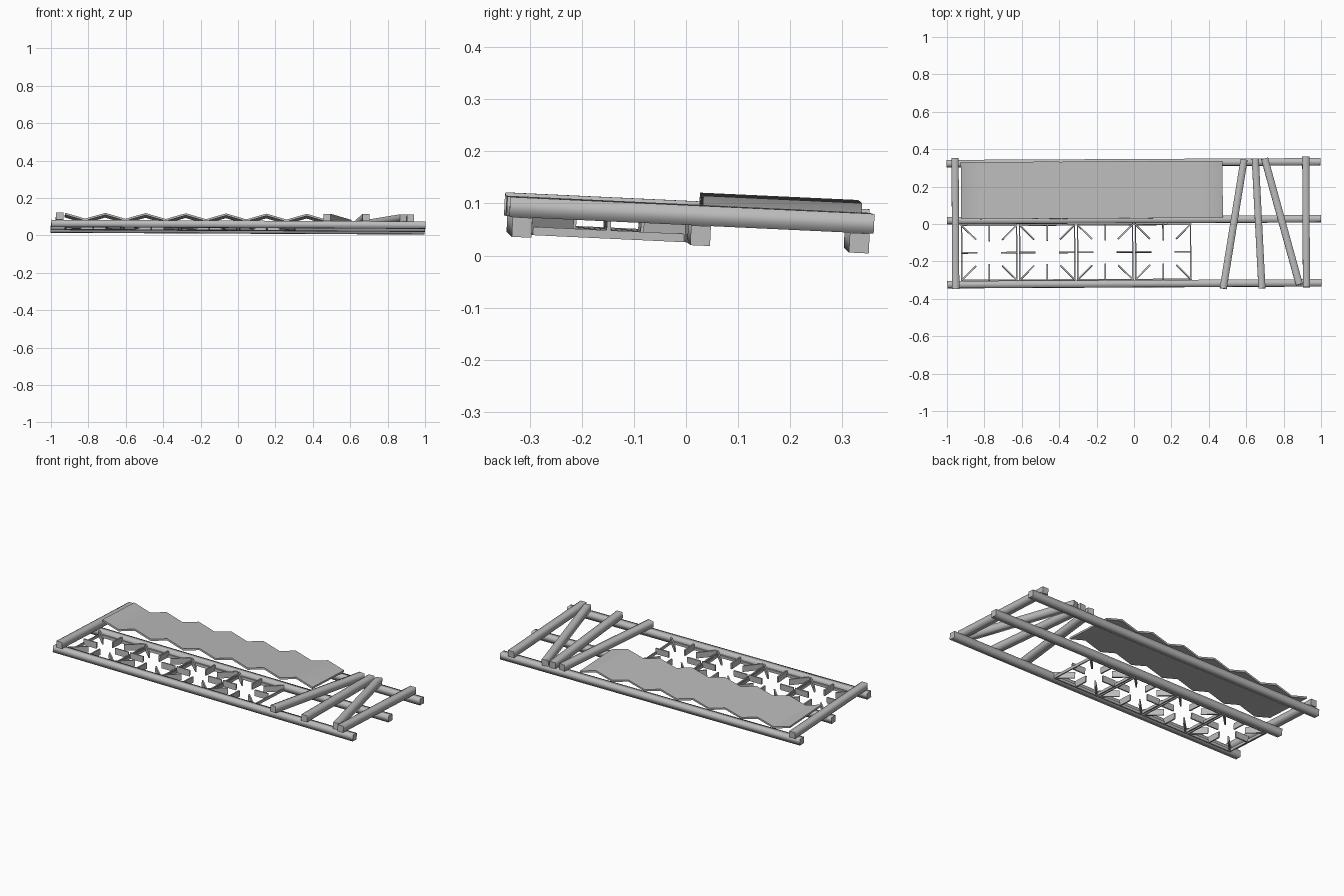
import bpy, bmesh, math
from mathutils import Matrix, Vector, Euler

old = bpy.data.objects.get("Cube")
if old:
    bpy.data.objects.remove(old, do_unlink=True)

grey = bpy.data.materials.new("plain_grey")
grey.use_nodes = True
grey.diffuse_color = (0.5, 0.5, 0.5, 1)
grey.node_tree.nodes["Principled BSDF"].inputs["Base Color"].default_value = (0.5, 0.5, 0.5, 1)

# The whole structure leans slightly
LEAN = Matrix.Translation((0, 0, 0.0438)) @ Euler((-0.0465, 0.0047, 0.005)).to_matrix().to_4x4()
THICK = 0.038


def finish(name, bm):
    bmesh.ops.recalc_face_normals(bm, faces=bm.faces)
    mesh = bpy.data.meshes.new(name)
    bm.to_mesh(mesh)
    bm.free()
    mesh.materials.append(grey)
    obj = bpy.data.objects.new(name, mesh)
    obj.matrix_world = LEAN
    bpy.context.collection.objects.link(obj)
    return obj


def add_bar(bm, a, b, z, width, height, soft=False):
    """Box running from a to b in plan, centred at height z."""
    a, b = Vector(a), Vector(b)
    d = b - a
    mid = (a + b) / 2
    place = (Matrix.Translation((mid.x, mid.y, z))
             @ Matrix.Rotation(math.atan2(d.y, d.x), 4, 'Z')
             @ Matrix.Diagonal((d.length, width, height, 1)))
    verts = bmesh.ops.create_cube(bm, size=1, matrix=place)["verts"]
    along = d.normalized().to_3d()
    bm.normal_update()
    for face in {f for v in verts for f in v.link_faces}:
        face.smooth = soft and abs(face.normal.dot(along)) < 0.5


def bar(name, a, b, z):
    bm = bmesh.new()
    add_bar(bm, a, b, z, THICK, THICK, soft=True)
    finish(name, bm)


# Long rails
for name, y in (("front_rail", -0.32), ("middle_rail", 0.023), ("back_rail", 0.328)):
    bar(name, (-1, y), (1, y), 0)

# Cross beams and slanted braces lying on the rails
beams = {
    "left_end_beam": ((0.92, -0.345), (0.92, 0.355)),
    "right_end_beam": ((-0.955, -0.345), (-0.955, 0.355)),
    "inner_brace": ((0.475, -0.35), (0.59, 0.34)),
    "middle_brace": ((0.682, -0.35), (0.65, 0.345)),
    "outer_brace": ((0.882, -0.33), (0.7, 0.345)),
}
for name, (a, b) in beams.items():
    bar(name, a, b, THICK)

# Four square cells, each with a thin frame and eight inward fins
HALF = 0.15
for i in range(4):
    c = Vector((-0.775 + 0.31 * i, -0.15))
    bm = bmesh.new()
    for k in range(4):
        turn = Matrix.Rotation(k * math.pi / 2, 2)
        side = HALF - 0.003
        add_bar(bm, c + turn @ Vector((side, -HALF)), c + turn @ Vector((side, HALF)),
                -0.009, 0.007, 0.016)
        for out, inner in (((HALF, 0), (0.062, 0)), ((HALF, HALF), (0.07, 0.07))):
            add_bar(bm, c + turn @ Vector(out), c + turn @ Vector(inner), 0.001, 0.008, 0.036)
    finish(f"finned_cell_{i + 1}", bm)

# Corrugated sheet: zigzag profile swept across the back bay
bm = bmesh.new()
STEP, SHEET = 0.1077, 0.011
rows = []
for i in range(14):
    x, z = -0.925 + STEP * i, 0.074 if i % 2 == 0 else 0.043
    rows.append([bm.verts.new((x, y, z - drop))
                 for y, drop in ((0.028, 0), (0.333, 0), (0.333, SHEET), (0.028, SHEET))])
for r, s in zip(rows, rows[1:]):
    for j in range(4):
        bm.faces.new((r[j], r[(j + 1) % 4], s[(j + 1) % 4], s[j]))
bm.faces.new(rows[0])
bm.faces.new(rows[-1])
sheet = finish("corrugated_sheet", bm)
bpy.ops.object.select_all(action='DESELECT')
sheet.select_set(True)
bpy.context.view_layer.objects.active = sheet
bpy.ops.object.shade_smooth_by_angle(angle=math.radians(50))
